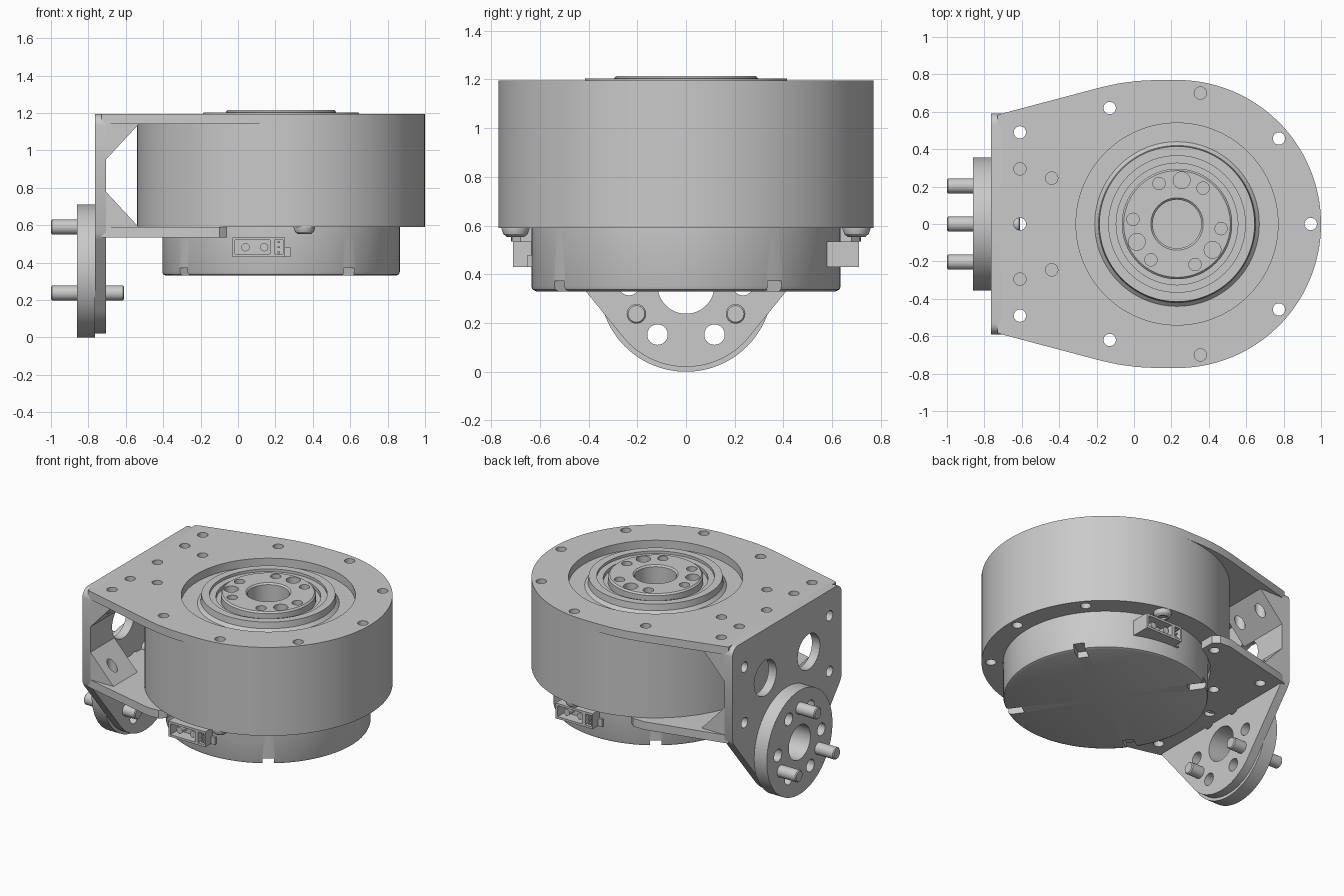
import bpy, bmesh
from math import sin, cos, radians, tau
from mathutils import Matrix, Vector
from mathutils.geometry import convex_hull_2d

if "Cube" in bpy.data.objects:
    bpy.data.objects.remove(bpy.data.objects["Cube"])

GREY = (0.59, 0.59, 0.59, 1)
metal = bpy.data.materials.new("grey_metal")
metal.use_nodes = True
metal.diffuse_color = GREY
metal.node_tree.nodes["Principled BSDF"].inputs["Base Color"].default_value = GREY

CX = 0.23          # motor axis
FZ = 0.355         # flange axis height
AXES = {"Z": lambda a, b, h: (a, b, h),
        "X": lambda a, b, h: (h, a, b),
        "Y": lambda a, b, h: (a, h, b)}


def finish(name, bm):
    bmesh.ops.remove_doubles(bm, verts=bm.verts, dist=1e-5)
    bmesh.ops.recalc_face_normals(bm, faces=bm.faces)
    mesh = bpy.data.meshes.new(name)
    bm.to_mesh(mesh)
    bm.free()
    mesh.materials.append(metal)
    obj = bpy.data.objects.new(name, mesh)
    bpy.context.collection.objects.link(obj)
    return obj


def add_prism(bm, outline, lo, hi, axis="Z"):
    put = AXES[axis]
    face = bm.faces.new([bm.verts.new(put(a, b, lo)) for a, b in outline])
    new = bmesh.ops.extrude_face_region(bm, geom=[face])["geom"]
    shift = Vector(put(0, 0, hi - lo))
    bmesh.ops.translate(bm, vec=shift, verts=[v for v in new if isinstance(v, bmesh.types.BMVert)])


def prism(name, outline, lo, hi, axis="Z"):
    bm = bmesh.new()
    add_prism(bm, outline, lo, hi, axis)
    return finish(name, bm)


def circle(a, b, r, n=32):
    return [(a + r * cos(tau * i / n), b + r * sin(tau * i / n)) for i in range(n)]


def rect(a0, a1, b0, b1):
    return [(a0, b0), (a1, b0), (a1, b1), (a0, b1)]


def hull(points):
    return [points[i] for i in convex_hull_2d(points)]


def lathe(name, profile, loc, axis="Z", n=128):
    bm = bmesh.new()
    verts = [bm.verts.new((r, 0, z)) for r, z in profile]
    edges = [bm.edges.new(pair) for pair in zip(verts, verts[1:])]
    bmesh.ops.spin(bm, geom=verts + edges, cent=(0, 0, 0), axis=(0, 0, 1), angle=tau, steps=n)
    if axis == "X":
        bm.transform(Matrix.Rotation(tau / 4, 4, "Y"))
    bm.transform(Matrix.Translation(loc))
    return finish(name, bm)


def cut(obj, prisms):
    """Subtract a list of (outline, lo, hi, axis) prisms."""
    bm = bmesh.new()
    for p in prisms:
        add_prism(bm, *p)
    tool = finish("cutter", bm)
    mod = obj.modifiers.new("cut", "BOOLEAN")
    mod.operation, mod.solver, mod.object = "DIFFERENCE", "EXACT", tool
    mod.use_self = True
    graph = bpy.context.evaluated_depsgraph_get()
    mesh = bpy.data.meshes.new_from_object(obj.evaluated_get(graph))
    obj.modifiers.clear()
    obj.data = mesh
    bpy.data.objects.remove(tool)


def both(points):
    return [(x, s * y) for x, y in points for s in (1, -1)]


def ring(count, r, start, a=0, b=0):
    step = tau / count
    return [(a + r * cos(radians(start) + i * step), b + r * sin(radians(start) + i * step))
            for i in range(count)]


def drill(points, lo, hi, r=0.033, axis="Z"):
    return [(circle(a, b, r, 24), lo, hi, axis) for a, b in points]


# Screw hole patterns
horn_holes = both([(-0.13, 0.62)])
rim_holes = horn_holes + both([(0.355, 0.70), (0.775, 0.457)]) + [(0.945, 0)]
bracket_holes = both([(-0.61, 0.49), (-0.44, 0.245)]) + [(-0.61, 0)]
inner_holes = both([(-0.61, 0.295)])

# Motor drum with the raised bearing ring, groove and output disc
drum = lathe("motor_drum", [
    (0, 1.06), (0.13, 1.06), (0.13, 1.205), (0.14, 1.215), (0.285, 1.215), (0.295, 1.205),
    (0.295, 1.16), (0.325, 1.16), (0.325, 1.185), (0.365, 1.185), (0.365, 1.203),
    (0.415, 1.203), (0.42, 1.16), (0.44, 1.14), (0.77, 1.14), (0.77, 0.59), (0, 0.59)], (CX, 0, 0))
cut(drum, drill(rim_holes, 0.5, 1.3)
    + drill(ring(6, 0.237, -6, CX), 1.1, 1.3)
    + drill(ring(3, 0.235, 84, CX), 1.1, 1.3, 0.045))

# Lower housing with four notches round its bottom edge
housing = lathe("lower_housing", [(0, 0.6), (0.635, 0.6), (0.635, 0.35), (0.63, 0.337),
                                  (0.615, 0.33), (0, 0.33)], (CX, 0, 0))
notches = []
for i in range(4):
    d = Vector((cos(radians(35 + 90 * i)), sin(radians(35 + 90 * i))))
    side = Vector((-d.y, d.x)) * 0.035
    mid = Vector((CX, 0))
    slot = [mid + d * 0.7 - side, mid + d * 0.7 + side, mid + d * 0.53 + side, mid + d * 0.53 - side]
    notches.append(([tuple(p) for p in slot], 0.3, 0.372, "Z"))
cut(housing, notches)

# Top plate, tapering to the bracket
top = prism("top_plate", hull(circle(CX, 0, 0.77, 128) + both(
    [(-0.73, 0.582), (-0.70, 0.592), (-0.18, 0.73), (-0.08, 0.752), (0.02, 0.765), (0.1, 0.769)])),
    1.14, 1.195)
cut(top, [(circle(CX, 0, 0.54, 128), 1, 1.3, "Z")]
    + drill(rim_holes + bracket_holes + inner_holes, 1, 1.3))

# Bottom plate, with two horns that reach round the housing
bottom = prism("bottom_plate", hull(both(
    [(-0.73, 0.582), (-0.70, 0.592), (-0.18, 0.718), (-0.10, 0.715), (-0.06, 0.68), (-0.06, 0.5)])),
    0.535, 0.5899)
cut(bottom, [(circle(CX, 0, 0.65, 96), 0.4, 0.7, "Z")]
    + drill(horn_holes + bracket_holes, 0.4, 0.7))

# Upright plate that carries the flange
flange_holes = drill(ring(6, 0.234, 0, 0, FZ), -1, -0.6, 0.042, "X")
bore = [(circle(0, FZ, 0.117, 48), -1, -0.6, "X")]
upright = prism("upright_plate", hull(
    circle(0, FZ, 0.335, 96) + circle(0.53, 1.135, 0.06) + circle(-0.53, 1.135, 0.06)
    + [(s * y, z) for s in (1, -1) for y, z in [(0.59, 0.56), (0.57, 0.525)]]), -0.765, -0.705, "X")
cut(upright, flange_holes + bore
    + [(circle(y, 0.86, 0.12, 48), -1, -0.6, "X") for y in (-0.235, 0.235)]
    + drill([(y, z) for y in (-0.46, 0.46) for z in (0.64, 1.02)], -1, -0.6, 0.035, "X"))

# Round flange
flange = lathe("flange", [(0, -0.095), (0.355, -0.095), (0.355, 0), (0, 0)], (-0.765, 0, FZ), "X")
cut(flange, flange_holes + bore)

# Three pins through the flange
for i, (y, z) in enumerate(ring(3, 0.235, 90, 0, FZ)):
    lathe(f"flange_pin_{i + 1}", [(0, -1), (0.034, -1), (0.04, -0.994), (0.04, -0.616),
                                  (0.034, -0.61), (0, -0.61)], (0, y, z), "X", 32)

# Corner wedges between the upright and the two plates, drilled to match them
for side, s in (("right", -1), ("left", 1)):
    for level, z, slope, inner, holes in (("upper", 1.141, -0.19, 0.22, (0.295, 0.49)),
                                          ("lower", 0.589, 0.19, 0.33, (0.49,))):
        lo, hi = sorted((s * inner, s * 0.589))
        wedge = prism(f"{level}_{side}_wedge",
                      [(-0.706, z), (-0.53, z), (-0.706, z + slope)], lo, hi, "Y")
        start, end = sorted((z - slope, z + slope * 1.5))
        cut(wedge, drill([(-0.61, s * y) for y in holes], start, end))

# Button-head bolts under the drum rim
for side, y in (("front", -0.70), ("back", 0.70)):
    lathe(f"{side}_bolt", [(0, 0.565), (0.025, 0.565), (0.025, 0.553), (0.035, 0.553), (0.05, 0.565),
                           (0.057, 0.585), (0.057, 0.592), (0, 0.592)], (0.355, y, 0), n=32)

# Cable sockets, the back one turned half round
for side, turn in (("front", 0), ("back", tau / 2)):
    spin = Matrix.Translation((CX, 0, 0)) @ Matrix.Rotation(turn, 4, "Z") @ Matrix.Translation((-CX, 0, 0))
    socket = prism(f"{side}_socket", rect(-0.03, 0.25, 0.43, 0.535), -0.71, -0.57, "Y")
    cut(socket, [(rect(-0.015, 0.17, 0.445, 0.52), -0.8, -0.63, "Y"),
                 (rect(0.195, 0.24, 0.445, 0.52), -0.8, -0.66, "Y")])
    bm = bmesh.new()
    for x in (0.04, 0.14):
        add_prism(bm, circle(x, 0.482, 0.022, 16), -0.69, -0.62, "Y")
    for z in (0.455, 0.482, 0.509):
        add_prism(bm, rect(0.212, 0.224, z - 0.005, z + 0.005), -0.70, -0.65, "Y")
    add_prism(bm, rect(0.249, 0.28, 0.43, 0.48), -0.65, -0.57, "Y")
    contacts = finish(f"{side}_socket_contacts", bm)
    for obj in (socket, contacts):
        obj.data.transform(spin)

# Smooth the curved walls, keep the machined edges sharp
bpy.ops.object.select_all(action="DESELECT")
for obj in bpy.context.collection.objects:
    if obj.type == "MESH" and metal.name in obj.data.materials:
        obj.select_set(True)
        bpy.context.view_layer.objects.active = obj
bpy.ops.object.shade_smooth_by_angle(angle=radians(30))
